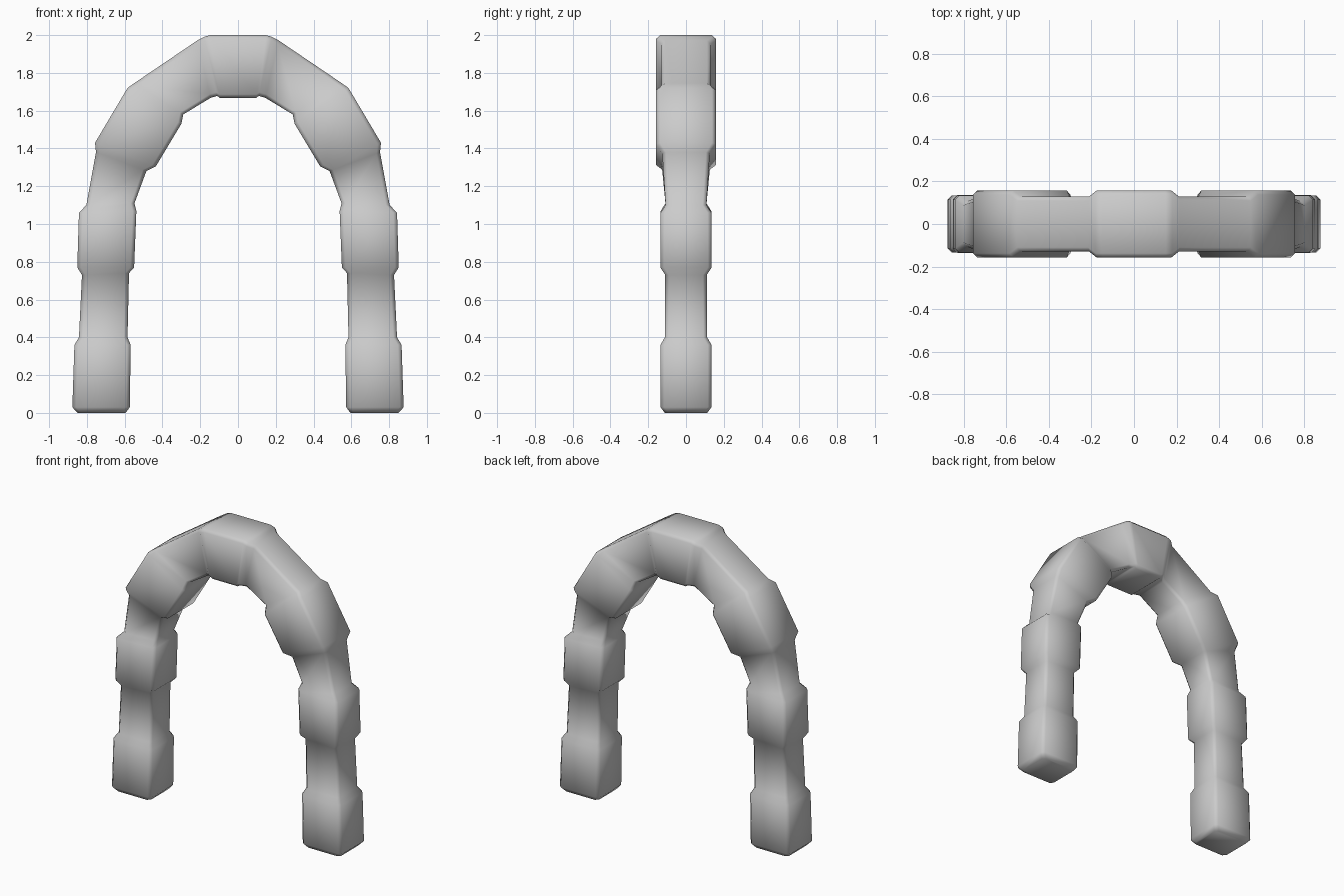
import bpy, bmesh
from mathutils import Vector

if "Cube" in bpy.data.objects:
    bpy.data.objects.remove(bpy.data.objects["Cube"])

# Half of the arch, foot to crown: outer x, outer z, inner x, inner z, half depth
HALF = [
    # foot block
    (0.85, 0.00, 0.595, 0.00, 0.112),
    (0.877, 0.03, 0.573, 0.03, 0.135),
    (0.866, 0.36, 0.568, 0.36, 0.135),
    (0.842, 0.40, 0.585, 0.40, 0.112),
    # lower shaft
    (0.826, 0.73, 0.577, 0.74, 0.110),
    # middle block
    (0.851, 0.77, 0.550, 0.77, 0.136),
    (0.842, 1.06, 0.538, 1.07, 0.134),
    (0.803, 1.10, 0.548, 1.11, 0.108),
    # upper shaft
    (0.752, 1.38, 0.485, 1.28, 0.126),
    # haunch block
    (0.757, 1.43, 0.435, 1.305, 0.158),
    (0.585, 1.72, 0.300, 1.53, 0.158),
    (0.550, 1.745, 0.290, 1.58, 0.130),
    # upper link
    (0.215, 1.972, 0.145, 1.668, 0.130),
    # keystone
    (0.180, 1.990, 0.110, 1.678, 0.158),
    (0.150, 2.000, 0.095, 1.667, 0.158),
]


def ring(bm, ox, oz, ix, iz, d, c=0.02):
    """Rectangular section with chamfered corners, from inner to outer edge."""
    o, i = Vector((ox, 0, oz)), Vector((ix, 0, iz))
    u = (o - i).normalized() * c
    y = Vector((0, 1, 0))
    pts = [i - y * (d - c), i + u - y * d, o - u - y * d, o - y * (d - c),
           o + y * (d - c), o - u + y * d, i + u + y * d, i + y * (d - c)]
    return [bm.verts.new(p) for p in pts]


# Stone arch: sections swept from the right foot over to the left foot
sections = HALF + [(-a, b, -e, f, d) for a, b, e, f, d in reversed(HALF)]
bm = bmesh.new()
rings = [ring(bm, *s) for s in sections]
for a, b in zip(rings, rings[1:]):
    for k in range(8):
        n = (k + 1) % 8
        bm.faces.new((a[k], a[n], b[n], b[k]))
bm.faces.new(rings[0])
bm.faces.new(rings[-1])
bmesh.ops.recalc_face_normals(bm, faces=bm.faces)

mesh = bpy.data.meshes.new("stone_arch")
bm.to_mesh(mesh)
bm.free()
arch = bpy.data.objects.new("stone_arch", mesh)
bpy.context.collection.objects.link(arch)

# Soft worn shading
bpy.context.view_layer.objects.active = arch
arch.select_set(True)
bpy.ops.object.shade_smooth_by_angle(angle=1.05)
